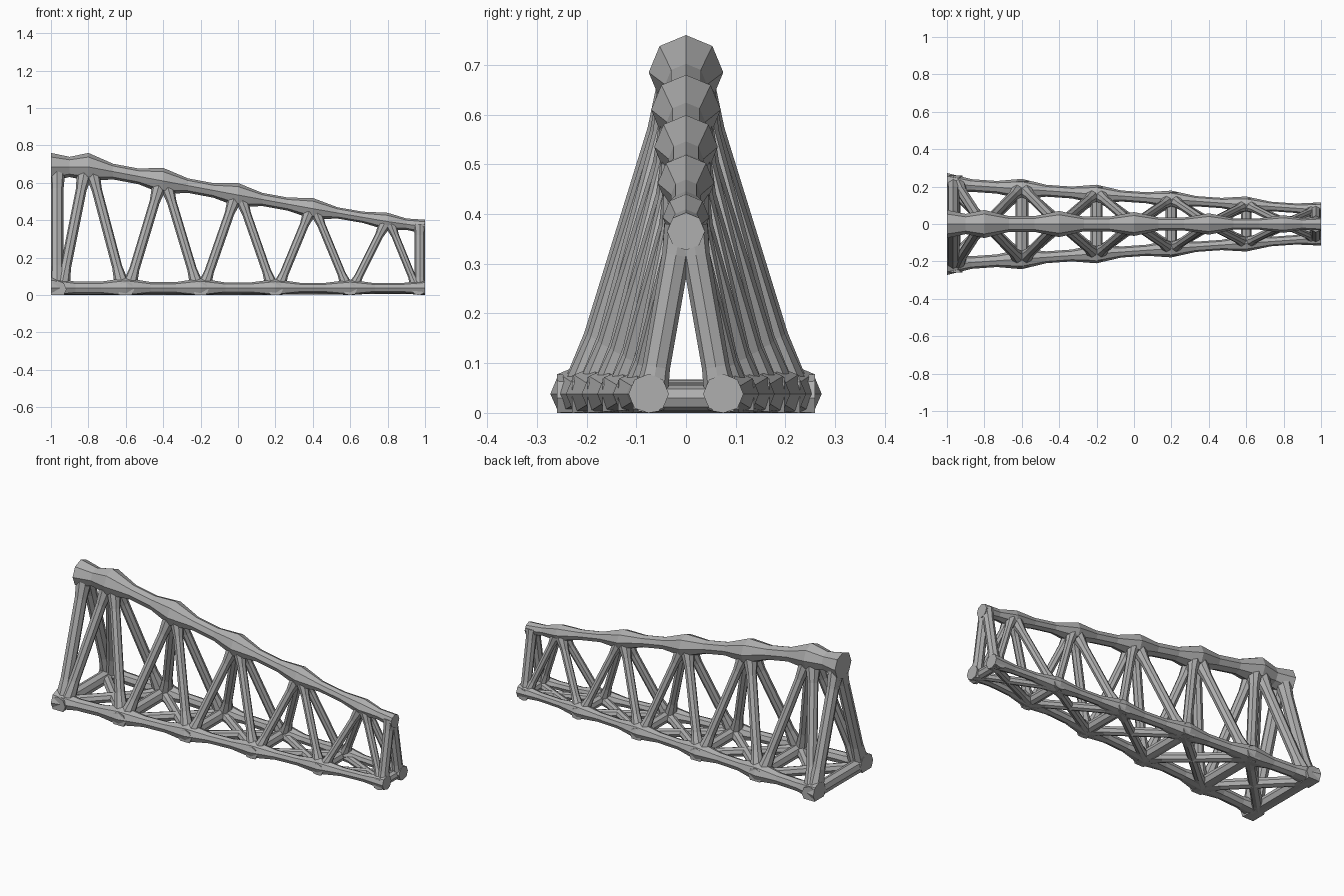
import bpy, bmesh, math
from mathutils import Vector

cube = bpy.data.objects.get("Cube")
if cube:
    bpy.data.objects.remove(cube, do_unlink=True)

grey = bpy.data.materials.new("steel_grey")
grey.use_nodes = True
colour = (0.43, 0.43, 0.43, 1)
grey.diffuse_color = colour
grey.node_tree.nodes["Principled BSDF"].inputs["Base Color"].default_value = colour


def loft(name, rings):
    """Octagonal tube through (centre, direction, radius) rings, trimmed flat at floor and ends."""
    bm = bmesh.new()
    loops = []
    for centre, axis, radius in rings:
        up = Vector((0, 0, 1)) if abs(axis.z) < 0.7 else Vector((1, 0, 0))
        side = axis.cross(up).normalized()
        up = side.cross(axis).normalized()
        loop = []
        for k in range(8):
            a = k * math.tau / 8
            p = centre + radius * (side * math.cos(a) + up * math.sin(a))
            p.z = max(p.z, 0)
            p.x = max(-1, min(1, p.x))
            loop.append(bm.verts.new(p))
        loops.append(loop)
    for a, b in zip(loops, loops[1:]):
        for k in range(8):
            j = (k + 1) % 8
            bm.faces.new((a[k], a[j], b[j], b[k]))
    bm.faces.new(loops[0])
    bm.faces.new(loops[-1])
    bmesh.ops.recalc_face_normals(bm, faces=bm.faces)
    mesh = bpy.data.meshes.new(name)
    bm.to_mesh(mesh)
    bm.free()
    mesh.materials.append(grey)
    bpy.context.collection.objects.link(bpy.data.objects.new(name, mesh))


def strut(name, p, q, radius, flare=1.5, reach=0.17):
    """Straight member that swells towards both joints."""
    p, q = Vector(p), Vector(q)
    axis = (q - p).normalized()
    steps = ((0, flare), (reach, 1), (1 - reach, 1), (1, flare))
    loft(name, [(p.lerp(q, t), axis, radius * f) for t, f in steps])


def chord(name, nodes, slim):
    """Chord swelling at its nodes and slim between them."""
    rings = []
    for (a, ra), (b, rb) in zip(nodes, nodes[1:]):
        a, b = Vector(a), Vector(b)
        axis = Vector((1, 0, 0))
        rings.append((a, axis, ra))
        if b.x - a.x > 0.3:
            rings += [(a.lerp(b, t), axis, slim * (ra + rb) / 2) for t in (0.33, 0.67)]
        else:
            rings.append((a.lerp(b, 0.5), axis, 0.72 * (ra + rb) / 2))
    rings.append((Vector(nodes[-1][0]), Vector((1, 0, 0)), nodes[-1][1]))
    loft(name, rings)


def half_width(x):
    return 0.145 - 0.07 * x


def scale(x):
    return 0.85 - 0.15 * x


# Top chord
top = [((-1, 0, 0.685), 0.075), ((-0.8, 0, 0.685), 0.075), ((-0.4, 0, 0.61), 0.07),
       ((0, 0, 0.535), 0.064), ((0.4, 0, 0.462), 0.057), ((0.8, 0, 0.393), 0.047),
       ((1, 0, 0.365), 0.038)]
chord("top_chord", top, 0.58)

base_x = [-1, -0.6, -0.2, 0.2, 0.6, 1]

for side, label in ((1, "back"), (-1, "front")):
    # Bottom chords
    base = [(Vector((x, side * half_width(x), 0.038)), 0.058 * scale(x)) for x in base_x]
    chord(label + "_bottom_chord", base, 0.6)

    # Web diagonals from each upper joint to the two lower joints beside it
    for i, (peak, _) in enumerate(top[1:-1]):
        for j in (i, i + 1):
            x = max(-0.96, min(0.97, base_x[j]))
            lean = 0.018 if j > i else -0.018
            strut(label + "_web_diagonal", (peak[0] + lean, side * 0.012, peak[2] - 0.02),
                  (x - lean, side * (half_width(x) - 0.008), 0.045), 0.029 * scale(x))

    # End posts
    strut(label + "_left_end_post", (-0.967, side * 0.012, 0.67),
          (-0.967, side * 0.205, 0.045), 0.034, 1.3)
    strut(label + "_right_end_post", (0.972, side * 0.01, 0.375),
          (0.972, side * 0.07, 0.035), 0.028, 1.2)

# Floor cross beams
for x in base_x:
    cx = max(-0.965, min(0.965, x))
    w = half_width(x) + 0.045 * scale(x)
    strut("cross_beam", (cx, -w, 0.03), (cx, w, 0.03), 0.037 * scale(x), 1.3, 0.2)

# Floor cross bracing
for a, b in zip(base_x, base_x[1:]):
    for side in (1, -1):
        strut("floor_brace", (a, side * half_width(a), 0.026),
              (b, -side * half_width(b), 0.026), 0.028 * scale(a), 1.5)
